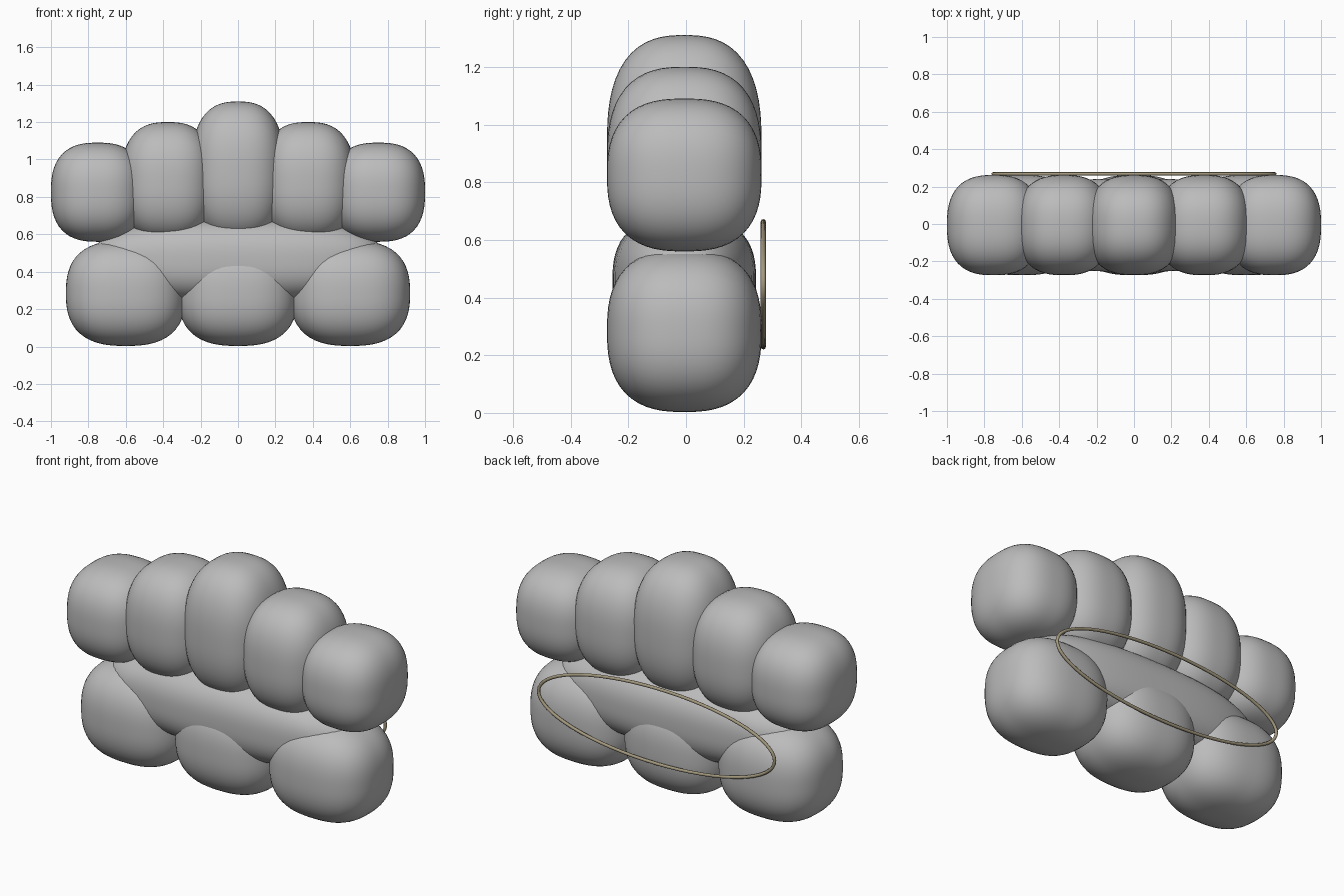
import bpy, bmesh, math

cube = bpy.data.objects.get("Cube")
if cube:
    bpy.data.objects.remove(cube, do_unlink=True)


def make_material(name, color):
    mat = bpy.data.materials.new(name)
    mat.use_nodes = True
    mat.diffuse_color = color
    mat.node_tree.nodes["Principled BSDF"].inputs["Base Color"].default_value = color
    return mat


GREY = make_material("soft grey", (0.5, 0.5, 0.5, 1))
BRASS = make_material("dull brass", (0.37, 0.32, 0.21, 1))
MID_Y = -0.006
ROUND = 2.6  # 2 is an ellipsoid, higher is boxier


def finish(name, bm, mat):
    mesh = bpy.data.meshes.new(name)
    bm.to_mesh(mesh)
    bm.free()
    mesh.materials.append(mat)
    for face in mesh.polygons:
        face.use_smooth = True
    obj = bpy.data.objects.new(name, mesh)
    bpy.context.collection.objects.link(obj)
    return obj


def cushion(name, x, z, half_size):
    """Puffy rounded block: a subdivided cube pushed onto a superellipsoid."""
    bm = bmesh.new()
    bmesh.ops.create_cube(bm, size=2)
    bmesh.ops.subdivide_edges(bm, edges=bm.edges[:], cuts=15, use_grid_fill=True)
    for v in bm.verts:
        # even out the spacing before projecting
        p = [math.tan(c * math.pi / 4) for c in v.co]
        norm = sum(abs(c) ** ROUND for c in p) ** (1 / ROUND)
        v.co = [c / norm * h for c, h in zip(p, half_size)]
        v.co.x += x
        v.co.y += MID_Y
        v.co.z += z
    return finish(name, bm, GREY)


# Upper row: five cushions sharing a base height, tallest in the middle
BASE = 0.56
for i, side in zip(range(-2, 3), ("outer_right", "inner_right", "middle", "inner_left", "outer_left")):
    half_z = 0.375 - 0.055 * abs(i)
    cushion("upper_cushion_" + side, i * 0.375, BASE + half_z, (0.25, 0.268, half_z))

# Lower row: three equal cushions
for i, side in zip((-1, 0, 1), ("right", "middle", "left")):
    cushion("lower_cushion_" + side, i * 0.6, 0.285, (0.32, 0.268, 0.282))

# Long core joining the two rows
cushion("core", 0, 0.46, (0.78, 0.249, 0.225))

# Thin oval ring on the back
curve = bpy.data.curves.new("back_ring", "CURVE")
curve.dimensions = "3D"
curve.bevel_depth = 0.009
curve.bevel_resolution = 2
SEGMENTS = 64
spline = curve.splines.new("POLY")
spline.points.add(SEGMENTS - 1)
spline.use_cyclic_u = True
for k, point in enumerate(spline.points):
    a = 2 * math.pi * k / SEGMENTS
    point.co = (0.753 * math.cos(a), 0.268, 0.446 + 0.217 * math.sin(a), 1)
curve.materials.append(BRASS)
ring = bpy.data.objects.new("back_ring", curve)
bpy.context.collection.objects.link(ring)
